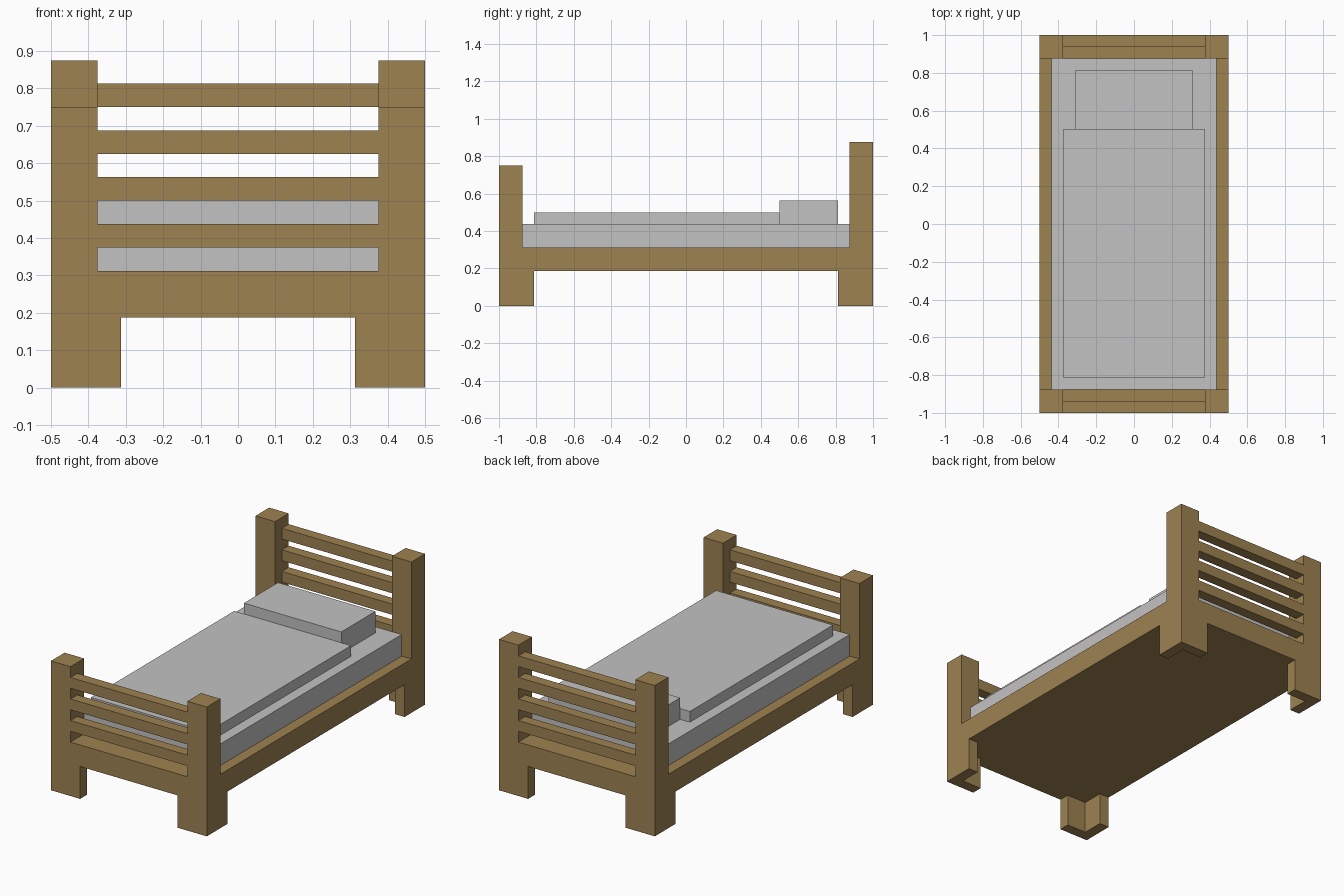
import bpy, bmesh

if "Cube" in bpy.data.objects:
    bpy.data.objects.remove(bpy.data.objects["Cube"])

U = 1 / 16  # the whole bed sits on a 1/16 grid


def material(name, rgb):
    m = bpy.data.materials.new(name)
    m.diffuse_color = (*rgb, 1)
    m.use_nodes = True
    m.node_tree.nodes["Principled BSDF"].inputs["Base Color"].default_value = m.diffuse_color
    return m


WOOD = material("oak wood", (0.337, 0.223, 0.083))
LINEN = material("pale grey linen", (0.552, 0.540, 0.546))


def prism(name, outline, z0, z1, mat):
    """Extrude a flat outline (grid units) from z0 to z1."""
    bm = bmesh.new()
    face = bm.faces.new([bm.verts.new((x * U, y * U, z0 * U)) for x, y in outline])
    ext = bmesh.ops.extrude_face_region(bm, geom=[face])
    top = [g for g in ext["geom"] if isinstance(g, bmesh.types.BMVert)]
    bmesh.ops.translate(bm, verts=top, vec=(0, 0, (z1 - z0) * U))
    bmesh.ops.recalc_face_normals(bm, faces=bm.faces)
    mesh = bpy.data.meshes.new(name)
    bm.to_mesh(mesh)
    bm.free()
    mesh.materials.append(mat)
    obj = bpy.data.objects.new(name, mesh)
    bpy.context.collection.objects.link(obj)
    return obj


def box(name, x0, x1, y0, y1, z0, z1, mat):
    return prism(name, [(x0, y0), (x1, y0), (x1, y1), (x0, y1)], z0, z1, mat)


# Solid base slab
box("bed_base", -8, 8, -16, 16, 3, 5, WOOD)

# Corner posts with L-shaped legs, and the slats between them
LEG = [(8, 16), (5, 16), (5, 15), (7, 15), (7, 13), (8, 13)]
for end, sy, top, slats in (("foot", -1, 12, 3), ("head", 1, 14, 4)):
    for side, sx in (("left", -1), ("right", 1)):
        prism(f"{end}_{side}_leg", [(x * sx, y * sy) for x, y in LEG], 0, 3, WOOD)
        box(f"{end}_{side}_post", 6 * sx, 8 * sx, 14 * sy, 16 * sy, 5, top, WOOD)
    for i in range(slats):
        z = 6 + 2 * i
        box(f"{end}board_slat_{i + 1}", -6, 6, 15 * sy, 16 * sy, z, z + 1, WOOD)

# Bedding
box("mattress", -7, 7, -14, 14, 5, 7, LINEN)
box("blanket", -6, 6, -13, 8, 7, 8, LINEN)
box("pillow", -5, 5, 8, 13, 7, 9, LINEN)
